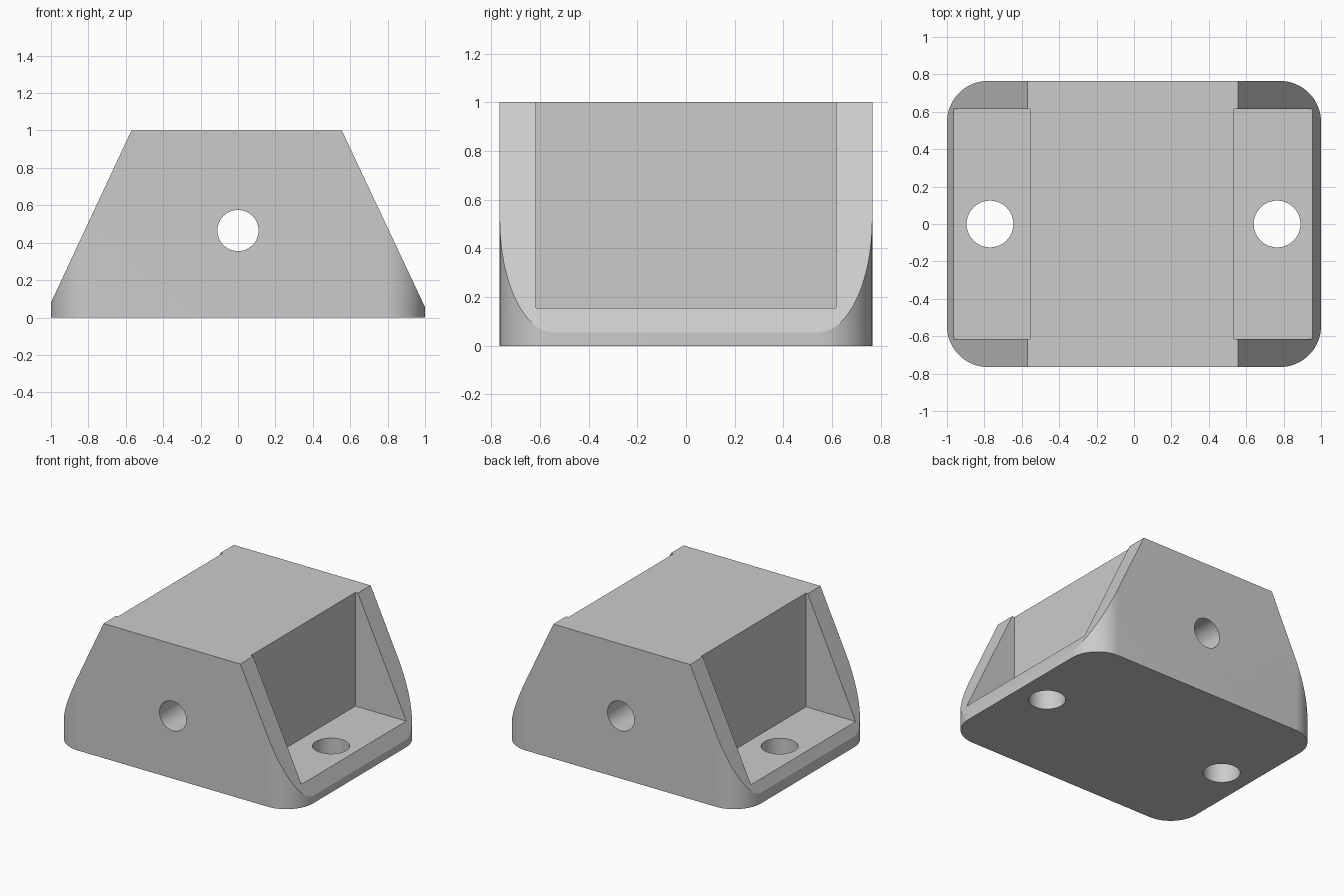
import bpy, bmesh, math
from mathutils import Vector

if "Cube" in bpy.data.objects:
    bpy.data.objects.remove(bpy.data.objects["Cube"], do_unlink=True)

grey = bpy.data.materials.new("plain grey")
grey.use_nodes = True
colour = (0.6, 0.6, 0.6, 1)
grey.diffuse_color = colour
grey.node_tree.nodes["Principled BSDF"].inputs["Base Color"].default_value = colour


def prism(name, points, depth):
    """Extrude a closed outline of 3D points along a depth vector."""
    bm = bmesh.new()
    face = bm.faces.new([bm.verts.new(p) for p in points])
    extruded = bmesh.ops.extrude_face_region(bm, geom=[face])
    moved = [v for v in extruded["geom"] if isinstance(v, bmesh.types.BMVert)]
    bmesh.ops.translate(bm, vec=Vector(depth), verts=moved)
    bmesh.ops.recalc_face_normals(bm, faces=bm.faces)
    mesh = bpy.data.meshes.new(name)
    bm.to_mesh(mesh)
    bm.free()
    mesh.materials.append(grey)
    obj = bpy.data.objects.new(name, mesh)
    bpy.context.collection.objects.link(obj)
    return obj


def arc(cx, cy, radius, start, end, steps):
    angles = [start + (end - start) * i / steps for i in range(steps + 1)]
    return [(cx + radius * math.cos(a), cy + radius * math.sin(a)) for a in angles]


def combine(target, cutter, operation):
    """Apply one boolean and discard its cutter."""
    cutter.hide_render = True
    mod = target.modifiers.new(cutter.name, "BOOLEAN")
    mod.operation, mod.solver, mod.object = operation, "EXACT", cutter
    bpy.context.view_layer.objects.active = target
    bpy.ops.object.modifier_apply(modifier=mod.name)
    bpy.data.objects.remove(cutter, do_unlink=True)


# Body: a rounded block trimmed to sloping ends
half_depth, corner = 0.765, 0.22
outline = []
for i, (sx, sy) in enumerate([(1, 1), (-1, 1), (-1, -1), (1, -1)]):
    start = i * math.pi / 2
    outline += arc(sx * (1 - corner), sy * (half_depth - corner), corner,
                   start, start + math.pi / 2, 20)
body = prism("mounting_block", [(x, y, 0) for x, y in outline], (0, 0, 1))

slope = [(-1.1, -0.134), (1.1, -0.157), (0.555, 1), (-0.57, 1)]
combine(body, prism("slope_trim", [(x, -1, z) for x, z in slope], (0, 2, 0)), "INTERSECT")

# End pockets with a flat floor
for inner, outer in [(-0.555, -1.2), (0.535, 1.2)]:
    pocket = [(inner, -0.615, 0.155), (outer, -0.615, 0.155),
              (outer, 0.615, 0.155), (inner, 0.615, 0.155)]
    combine(body, prism("pocket_cutter", pocket, (0, 0, 1)), "DIFFERENCE")

# Vertical screw holes and the cross hole
for x in (-0.77, 0.765):
    ring = arc(x, 0, 0.125, 0, math.tau, 48)[:-1]
    combine(body, prism("screw_hole", [(a, b, -0.2) for a, b in ring], (0, 0, 0.7)), "DIFFERENCE")
ring = arc(0, 0.465, 0.11, 0, math.tau, 48)[:-1]
combine(body, prism("cross_hole", [(a, -1, b) for a, b in ring], (0, 2, 0)), "DIFFERENCE")

# Smooth curved walls, crisp edges
bpy.ops.object.select_all(action="DESELECT")
body.select_set(True)
bpy.context.view_layer.objects.active = body
bpy.ops.object.shade_smooth_by_angle(angle=math.radians(20))
